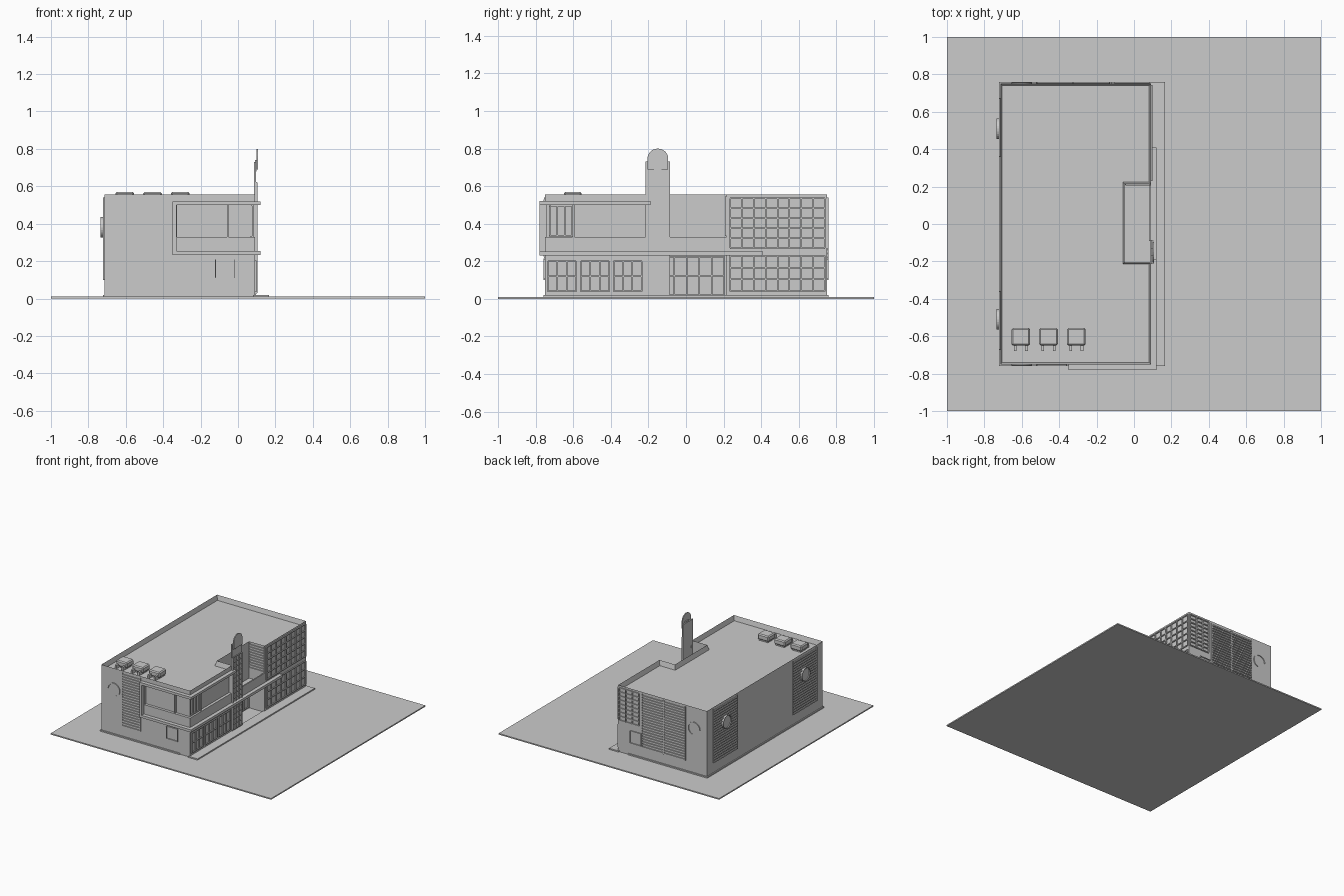
import bpy, bmesh, math
from mathutils import Vector

cube = bpy.data.objects.get("Cube")
if cube:
    bpy.data.objects.remove(cube, do_unlink=True)

grey = bpy.data.materials.new("plain_grey")
grey.use_nodes = True
grey.diffuse_color = (0.6, 0.6, 0.6, 1)
grey.node_tree.nodes["Principled BSDF"].inputs["Base Color"].default_value = (0.6, 0.6, 0.6, 1)


def finish(name, bm):
    bmesh.ops.recalc_face_normals(bm, faces=bm.faces)
    mesh = bpy.data.meshes.new(name)
    bm.to_mesh(mesh)
    bm.free()
    mesh.materials.append(grey)
    obj = bpy.data.objects.new(name, mesh)
    bpy.context.collection.objects.link(obj)
    return obj


def add_box(bm, x, y, z):
    """Add a box given three (low, high) ranges."""
    verts = bmesh.ops.create_cube(bm, size=1)["verts"]
    for v in verts:
        v.co = [(a + b) / 2 + c * (b - a) for c, (a, b) in zip(v.co, (x, y, z))]


def boxes(name, *ranges):
    bm = bmesh.new()
    for r in ranges:
        add_box(bm, *r)
    return finish(name, bm)


def prism(bm, points, direction):
    face = bm.faces.new([bm.verts.new(p) for p in points])
    out = bmesh.ops.extrude_face_region(bm, geom=[face])["geom"]
    bmesh.ops.translate(bm, vec=direction, verts=[g for g in out if isinstance(g, bmesh.types.BMVert)])
    return [g for g in out if isinstance(g, bmesh.types.BMFace)][0]


def wall_box(axis, plane, depth, u, z):
    """Ranges of a plate on a wall; axis is the wall's normal."""
    d = tuple(sorted((plane, plane + depth)))
    return (d, u, z) if axis == "x" else (u, d, z)


def louvres(name, axis, plane, out, u, z, step=0.021):
    """Horizontal slats between two upright edges."""
    parts = [wall_box(axis, plane, out * 0.007, (e - 0.003, e + 0.003), z) for e in u]
    count = round((z[1] - z[0]) / step)
    for i in range(count):
        low = z[0] + i * (z[1] - z[0]) / count
        parts.append(wall_box(axis, plane, out * 0.008, u, (low, low + 0.011)))
    return boxes(name, *parts)


def lattice(name, axis, plane, out, u, z, cols, rows, bar=0.008):
    """Window frame of crossed bars."""
    parts = []
    for i in range(cols + 1):
        c = u[0] + (u[1] - u[0]) * i / cols
        parts.append(wall_box(axis, plane, out * 0.009, (c - bar / 2, c + bar / 2), z))
    for i in range(rows + 1):
        c = z[0] + (z[1] - z[0]) * i / rows
        parts.append(wall_box(axis, plane, out * 0.008, u, (c - bar / 2, c + bar / 2)))
    return boxes(name, *parts)


def ring(name, axis, center, start, sweep, r=0.055, width=0.006, depth=0.007):
    """Flat ring or open arc lying on a wall."""
    bm = bmesh.new()
    n = 24
    rows = []
    for i in range(n + 1):
        a = math.radians(start + sweep * i / n)
        row = []
        for rad, d in ((r, -depth), (r, depth), (r - width, depth), (r - width, -depth)):
            u, w = rad * math.cos(a), rad * math.sin(a)
            off = (d, u, w) if axis == "x" else (u, d, w)
            row.append(bm.verts.new(Vector(center) + Vector(off)))
        rows.append(row)
    for a, b in zip(rows, rows[1:]):
        for k in range(4):
            bm.faces.new((a[k], a[(k + 1) % 4], b[(k + 1) % 4], b[k]))
    bm.faces.new(rows[0])
    bm.faces.new(rows[-1])
    return finish(name, bm)


# Ground, paving and skirting
L, R, F, B, TOP = -0.715, 0.09, -0.75, 0.75, 0.555
N0, N1, NX = -0.205, 0.215, -0.05
boxes("ground", ((-1, 1), (-1, 1), (0, 0.01)))
boxes("side_pavement", ((R - 0.01, 0.165), (F - 0.01, B + 0.01), (0.005, 0.02)))
boxes("skirting", ((L - 0.008, 0), (F - 0.008, F + 0.01), (0.005, 0.02)),
      ((L - 0.008, 0), (B - 0.01, B + 0.008), (0.005, 0.02)),
      ((L - 0.008, L + 0.01), (F, B), (0.005, 0.02)))

# Main block with a side notch and a sunken roof behind a thin parapet
bm = bmesh.new()
plan = [(L, F), (R, F), (R, N0), (NX, N0), (NX, N1), (R, N1), (R, B), (L, B)]
roof = prism(bm, [(x, y, 0.005) for x, y in plan], (0, 0, TOP - 0.005))
bm.normal_update()
bmesh.ops.inset_region(bm, faces=[roof], thickness=0.01, use_even_offset=True)
bmesh.ops.translate(bm, vec=(0, 0, -0.04), verts=roof.verts)
body = finish("main_block", bm)

# Corner window recess
cutter = boxes("window_cutter", ((-0.325, 0.2), (-0.9, -0.728), (0.33, 0.5)))
side_cutter = boxes("side_window_cutter", ((0.068, 0.2), (-0.9, -0.215), (0.33, 0.5)))
for c in (cutter, side_cutter):
    c.hide_render = True
    c.hide_viewport = True
    c.display_type = "WIRE"
    mod = body.modifiers.new("recess", "BOOLEAN")
    mod.operation = "DIFFERENCE"
    mod.object = c
    mod.solver = "EXACT"
boxes("window_posts", ((-0.06, -0.05), (-0.745, -0.72), (0.33, 0.5)),
      ((0.06, 0.085), (-0.605, -0.595), (0.33, 0.5)))
lattice("corner_glazing", "x", 0.068, 1, (-0.725, -0.605), (0.335, 0.495), 3, 1)

# Canopies wrapping the corner, joined by an upright fin
EX, EY = 0.12, -0.78
for name, z, end in (("lower_canopy", (0.232, 0.253), 0.41), ("upper_canopy", (0.5, 0.52), -0.19)):
    boxes(name, ((-0.35, EX), (EY, F + 0.005), z), ((R - 0.005, EX), (EY, end), z))
boxes("canopy_fin", ((-0.35, -0.328), (EY, F + 0.005), (0.232, 0.52)))

# Balcony in the notch
boxes("balcony", ((NX - 0.005, R), (N0, N1), (0.232, 0.253)),
      ((R - 0.01, R), (-0.09, N1), (0.25, 0.33)))
louvres("notch_louvres", "y", N1, -1, (NX + 0.005, R - 0.003), (0.335, 0.545))
lattice("entrance_glazing", "x", NX, 1, (N0 + 0.01, N1 - 0.01), (0.02, 0.225), 6, 2)

# Thin pylon with a domed crest
boxes("pylon", ((R - 0.004, 0.096), (-0.215, -0.085), (0.005, 0.73)))
lattice("pylon_grid", "x", 0.094, 1, (-0.21, -0.09), (0.03, 0.62), 3, 14, 0.006)
bm = bmesh.new()
outline = [(0.098, -0.205, 0.69), (0.098, -0.095, 0.69)]
for i in range(13):
    a = math.pi * i / 12
    outline.append((0.098, -0.15 + 0.055 * math.cos(a), 0.748 + 0.052 * math.sin(a)))
prism(bm, outline, (0.008, 0, 0))
finish("pylon_crest", bm)
boxes("crest_bracket", ((0.09, 0.1), (-0.17, -0.13), (0.68, 0.74)))

# Side and back glazing
lattice("upper_side_glazing", "x", R, 1, (0.235, 0.74), (0.27, 0.535), 8, 5)
lattice("lower_side_glazing", "x", R, 1, (0.235, 0.74), (0.04, 0.23), 8, 3)
for i in range(3):
    y = -0.735 + i * 0.175
    lattice("shop_window_%d" % (i + 1), "x", R, 1, (y, y + 0.15), (0.04, 0.2), 3, 2)
lattice("back_glazing", "y", B, 1, (-0.1, 0.08), (0.27, 0.535), 3, 8)

# Louvre panels, wall rings and small hatches
louvres("front_louvres", "y", F, -1, (-0.52, -0.36), (0.1, 0.54))
louvres("back_louvres", "y", B, 1, (-0.52, -0.13), (0.1, 0.54))
boxes("back_louvre_post", ((-0.33, -0.32), (B - 0.002, B + 0.009), (0.1, 0.54)))
for side, s in (("front", -1), ("back", 1)):
    ring(side + "_ring", "y", (-0.6, s * B, 0.38), -70, 250)
    louvres("left_%s_louvres" % side, "x", L, -1, (s * 0.515 - 0.155, s * 0.515 + 0.155), (0.1, 0.54))
    ring("left_%s_ring" % side, "x", (L - 0.01, s * 0.51, 0.38), 0, 360, depth=0.009)
    bm = bmesh.new()
    disc = [(L - 0.012, s * 0.51 + 0.05 * math.cos(t * math.pi / 12), 0.38 + 0.05 * math.sin(t * math.pi / 12))
            for t in range(24)]
    prism(bm, disc, (0.01, 0, 0))
    finish("left_%s_disc" % side, bm)
    lattice(side + "_hatch", "y", s * B, s, (-0.12, -0.02), (0.11, 0.21), 1, 1, 0.005)

# Roof units with chamfered lids and a pair of pipes each
for i, x in enumerate((-0.605, -0.457, -0.308)):
    unit = boxes("roof_unit_%d" % (i + 1), ((x - 0.05, x + 0.05), (-0.65, -0.557), (0.525, 0.57)))
    bev = unit.modifiers.new("chamfer", "BEVEL")
    bev.width = 0.008
    bev.segments = 1
    boxes("roof_unit_pipes_%d" % (i + 1), *[
        ((x + d - 0.007, x + d + 0.007), (-0.68, -0.64), (0.51, 0.545)) for d in (-0.03, 0.03)],
        ((x - 0.04, x + 0.04), (-0.64, -0.565), (0.51, 0.53)))
